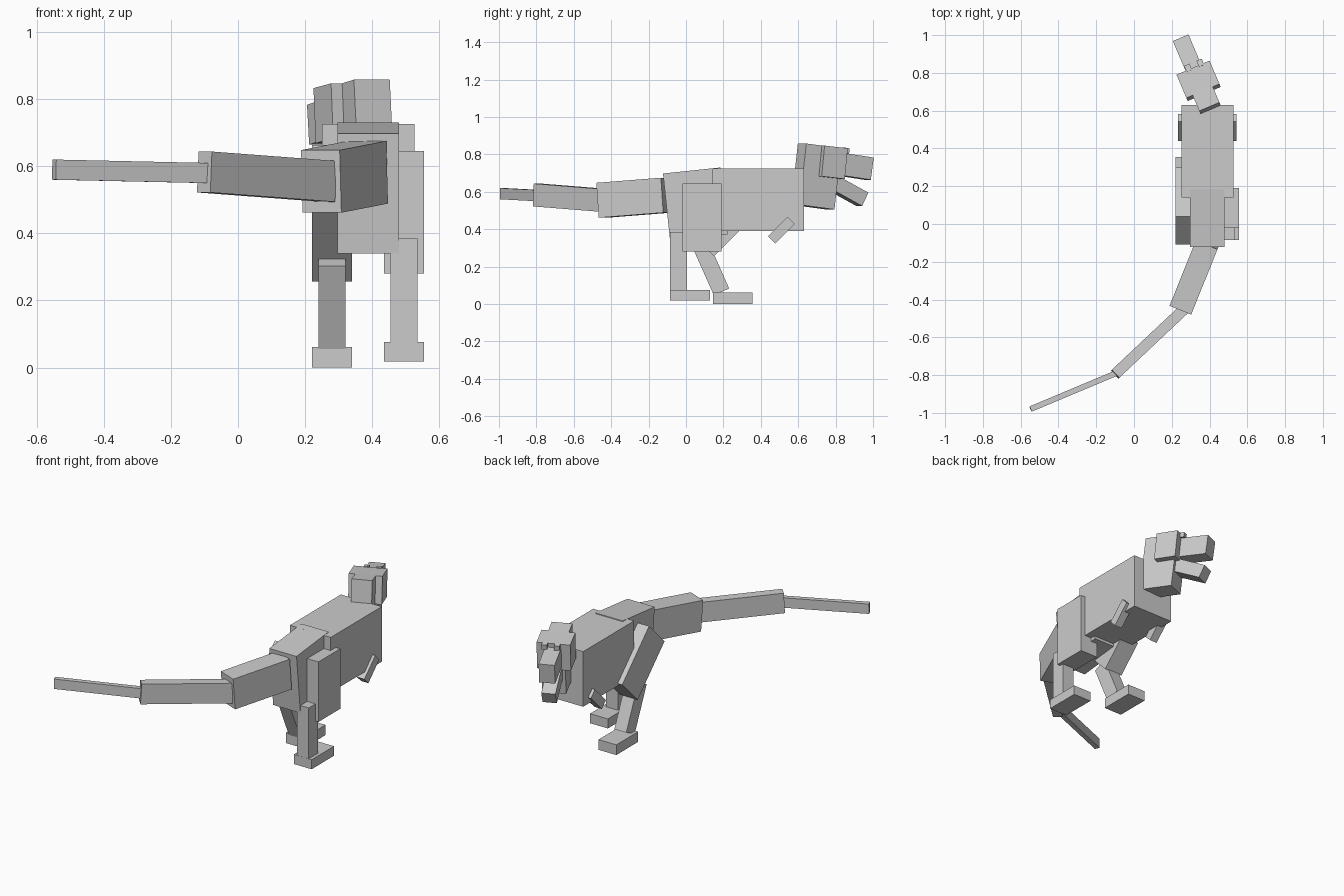
import bpy
from math import radians
from mathutils import Euler, Vector

if "Cube" in bpy.data.objects:
    bpy.data.objects.remove(bpy.data.objects["Cube"])

grey = bpy.data.materials.new("plain_grey")
grey.diffuse_color = (0.6, 0.6, 0.6, 1)
grey.use_nodes = True
grey.node_tree.nodes["Principled BSDF"].inputs["Base Color"].default_value = grey.diffuse_color


def box(name, center, size, pitch=0, yaw=0):
    """Cuboid pitched about x, then turned about z."""
    bpy.ops.mesh.primitive_cube_add(size=1, location=center)
    ob = bpy.context.object
    ob.name = name
    ob.scale = size
    ob.rotation_euler = Euler((radians(pitch), 0, radians(yaw)))
    ob.data.materials.append(grey)
    return ob


def segment(name, back, front, width, height):
    """Cuboid whose length runs between two points."""
    a, b = Vector(back), Vector(front)
    d = b - a
    ob = box(name, (a + b) / 2, (width, d.length, height))
    pitch = Vector((d.x, d.y)).length
    ob.rotation_euler = Euler((Vector((pitch, d.z)).angle_signed(Vector((1, 0))),
                               0, Vector((d.x, d.y)).angle_signed(Vector((0, 1))) * 1))
    return ob


# Torso
box("chest", (0.388, 0.385, 0.558), (0.275, 0.49, 0.335))
box("hips", (0.388, 0.05, 0.535), (0.183, 0.31, 0.36), 6)

# Tail, curling to one side
segment("tail_base", (0.248, -0.45, 0.555), (0.387, -0.105, 0.582), 0.124, 0.187)
segment("tail_middle", (-0.10, -0.795, 0.583), (0.272, -0.445, 0.555), 0.058, 0.122)
segment("tail_tip", (-0.548, -0.98, 0.59), (-0.095, -0.79, 0.58), 0.03, 0.06)

# Right leg, standing
box("right_thigh", (0.495, 0.085, 0.463), (0.12, 0.21, 0.365))
box("right_shin", (0.495, -0.04, 0.225), (0.08, 0.09, 0.32))
box("right_foot", (0.495, 0.022, 0.047), (0.12, 0.215, 0.058))

# Left leg, striding
box("left_thigh", (0.28, 0.095, 0.46), (0.12, 0.21, 0.365), 45)
box("left_shin", (0.28, 0.133, 0.193), (0.08, 0.09, 0.28), 24)
box("left_foot", (0.28, 0.25, 0.031), (0.12, 0.21, 0.062))

# Small arms
for side, x in (("left", 0.257), ("right", 0.518)):
    box(side + "_arm", (x, 0.51, 0.395), (0.05, 0.055, 0.148), -45)

# Turned head and neck
YAW = 23
box("neck", (0.367, 0.696, 0.682), (0.116, 0.205, 0.33), -7, YAW)
box("head", (0.342, 0.758, 0.758), (0.19, 0.135, 0.165), -6, YAW)
box("snout", (0.290, 0.885, 0.738), (0.09, 0.205, 0.12), -8, YAW)
box("jaw", (0.313, 0.82, 0.628), (0.08, 0.30, 0.08), -27, YAW)
for side, x, y in (("left", 0.287, 0.825), ("right", 0.352, 0.852)):
    box(side + "_brow", (x, y, 0.82), (0.03, 0.035, 0.03), -8, YAW)
